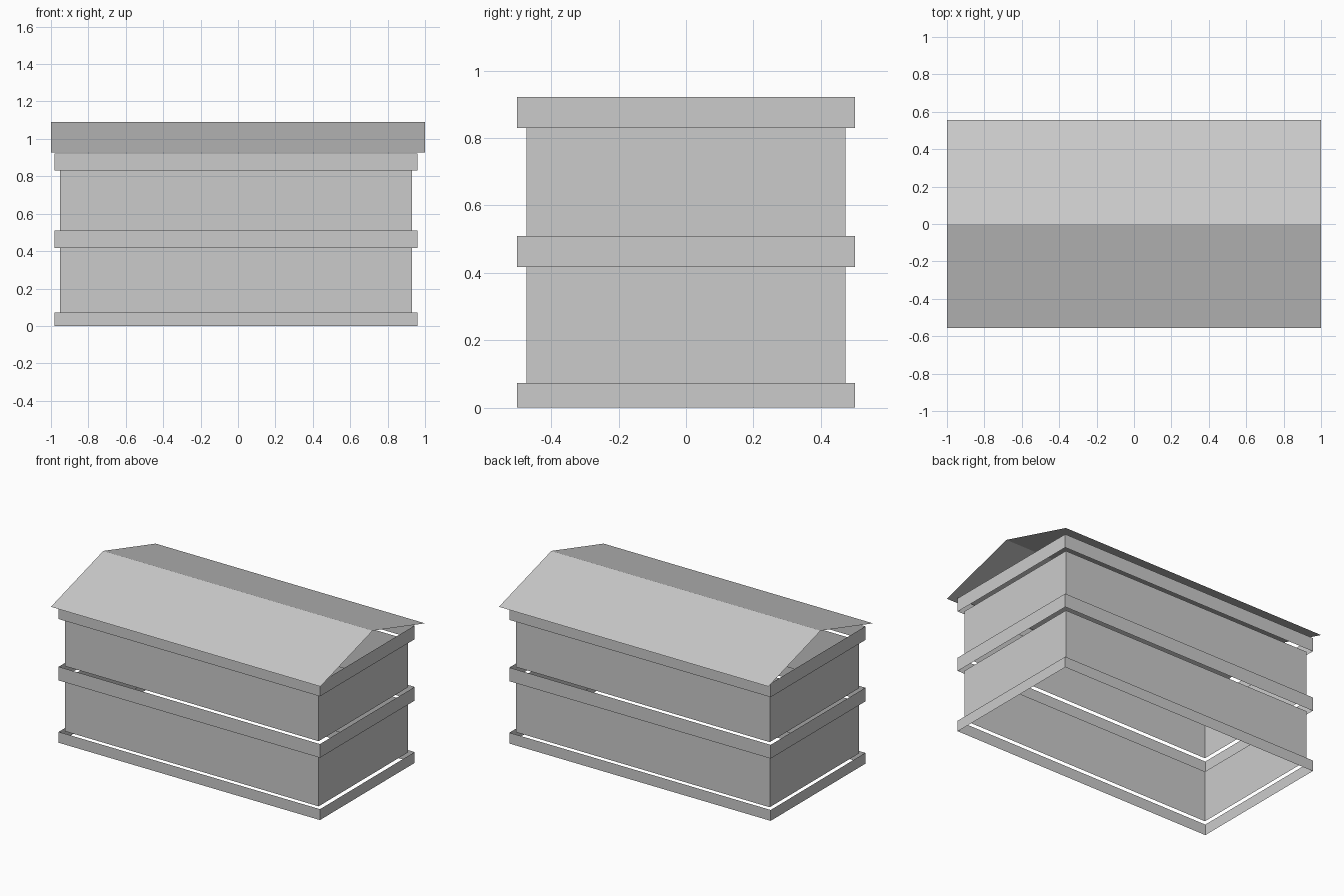
import bpy
import bmesh

cube = bpy.data.objects.get("Cube")
if cube:
    bpy.data.objects.remove(cube, do_unlink=True)

grey = bpy.data.materials.new("light grey")
grey.use_nodes = True
colour = (0.6, 0.6, 0.6, 1)
grey.diffuse_color = colour
grey.node_tree.nodes["Principled BSDF"].inputs["Base Color"].default_value = colour


def extruded_sheet(name, profile, vector, closed):
    """Sweep an open or closed outline along a vector into a thin shell."""
    bm = bmesh.new()
    start = [bm.verts.new(p) for p in profile]
    end = [bm.verts.new([a + b for a, b in zip(p, vector)]) for p in profile]
    n = len(profile)
    for i in range(n if closed else n - 1):
        j = (i + 1) % n
        bm.faces.new((start[i], start[j], end[j], end[i]))
    mesh = bpy.data.meshes.new(name)
    bm.to_mesh(mesh)
    bm.free()
    mesh.materials.append(grey)
    obj = bpy.data.objects.new(name, mesh)
    bpy.context.collection.objects.link(obj)
    return obj


def ring(name, left, right, half_depth, bottom, top):
    """Four upright sides, open above and below."""
    outline = [(left, -half_depth, bottom), (right, -half_depth, bottom),
               (right, half_depth, bottom), (left, half_depth, bottom)]
    extruded_sheet(name, outline, (0, 0, top - bottom), True)


# Projecting trim bands and recessed walls, stacked in turn
levels = [0, 0.073, 0.418, 0.51, 0.83, 0.922]
names = ["base_band", "lower_walls", "middle_band", "upper_walls", "top_band"]
for i, name in enumerate(names):
    if name.endswith("band"):
        ring(name, -0.98, 0.96, 0.502, levels[i], levels[i + 1])
    else:
        ring(name, -0.953, 0.93, 0.473, levels[i], levels[i + 1])

# Gabled roof sheet with open ends
gable = [(-1, 0.555, 0.927), (-1, 0, 1.09), (-1, -0.555, 0.927)]
roof = extruded_sheet("roof", gable, (2, 0, 0), False)
roof.data.flip_normals()
if roof.data.polygons[0].normal.z < 0:
    roof.data.flip_normals()
